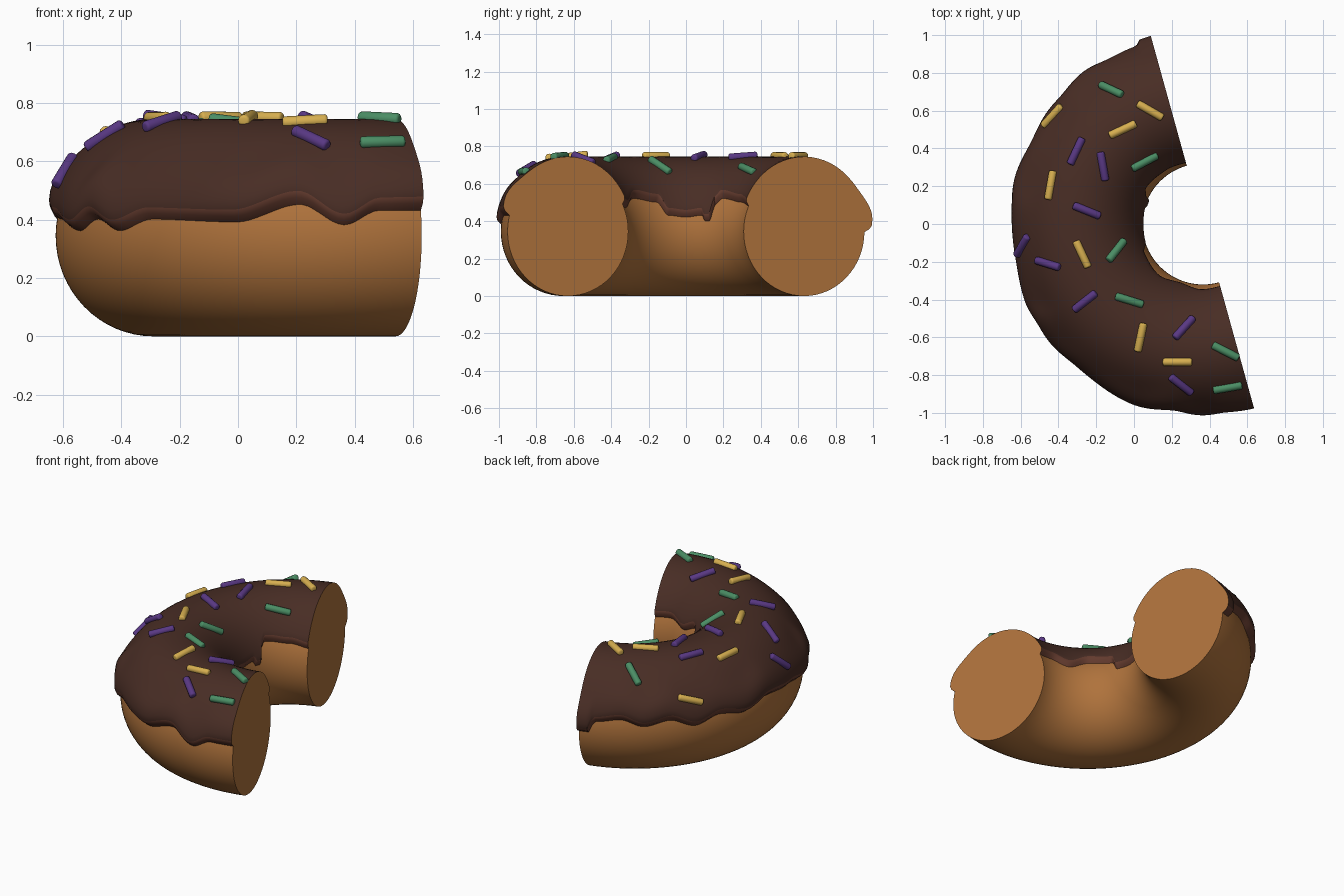
import bpy, bmesh
from math import sin, cos, asin, pi, radians, exp
from mathutils import Vector
from mathutils.bvhtree import BVHTree

cube = bpy.data.objects.get("Cube")
if cube:
    bpy.data.objects.remove(cube, do_unlink=True)

CX, RING, WIDE, HIGH = 0.365, 0.655, 0.335, 0.345   # ring centre, ring radius, tube half sizes
START, STEPS = 105.5, 150                           # half ring, in degrees


def material(name, *rgb):
    m = bpy.data.materials.new(name)
    m.use_nodes = True
    m.diffuse_color = (*rgb, 1)
    m.node_tree.nodes["Principled BSDF"].inputs["Base Color"].default_value = (*rgb, 1)
    return m


dough = material("dough", 0.43, 0.17, 0.045)
chocolate = material("chocolate", 0.065, 0.026, 0.018)
light_chocolate = material("light chocolate", 0.125, 0.043, 0.027)
colours = {
    "purple": material("purple sugar", 0.1, 0.04, 0.23),
    "yellow": material("yellow sugar", 0.68, 0.43, 0.08),
    "green": material("green sugar", 0.07, 0.27, 0.13),
}


def finish(name, bm, mats):
    bmesh.ops.recalc_face_normals(bm, faces=bm.faces[:])
    mesh = bpy.data.meshes.new(name)
    bm.to_mesh(mesh)
    for m in mats:
        mesh.materials.append(m)
    obj = bpy.data.objects.new(name, mesh)
    bpy.context.collection.objects.link(obj)
    bpy.ops.object.select_all(action="DESELECT")
    obj.select_set(True)
    bpy.context.view_layer.objects.active = obj
    bpy.ops.object.shade_smooth_by_angle(angle=radians(40))
    return obj


def sweep(section, closed, row_material):
    """Carry a cross-section round the half ring and cap both cut ends."""
    bm = bmesh.new()
    rings = []
    for i in range(STEPS + 1):
        deg = START + 180 * i / STEPS
        a = radians(deg)
        rings.append([bm.verts.new((CX + r * cos(a), r * sin(a), z)) for r, z in section(deg)])
    n = len(rings[0])
    for p, q in zip(rings, rings[1:]):
        for j in range(n if closed else n - 1):
            k = (j + 1) % n
            bm.faces.new((p[j], p[k], q[k], q[j])).material_index = row_material(j, n)
    for end in (rings[0], rings[-1]):
        bm.faces.new(end)
    return bm


def tube(psi, lift=0):
    return (RING + (WIDE + lift) * cos(psi), HIGH + (HIGH + lift) * sin(psi))


# Dough: plain half ring with flat cut ends
def dough_section(deg):
    return [tube(2 * pi * j / 64) for j in range(64)]


finish("dough_half_ring", sweep(dough_section, True, lambda j, n: 0), [dough])

# Icing: height of the dripping edge around the outside and the inside
OUTER = [(105, .34), (109, .34), (111, .41), (120, .43), (128, .39), (137, .42), (146, .37),
         (155, .41), (165, .38), (176, .42), (190, .40), (204, .36), (211, .40), (219, .36),
         (228, .40), (248, .39), (261, .45), (270, .38), (277, .43), (286, .43)]
INNER = [(105, .48), (125, .50), (148, .52), (153, .49), (157, .40), (162, .40), (165, .43),
         (180, .42), (197, .43), (206, .50), (229, .52), (250, .47), (268, .50), (286, .49)]


def along(keys, deg):
    for (a, u), (b, v) in zip(keys, keys[1:]):
        if deg <= b:
            t = (deg - a) / (b - a)
            return u + (v - u) * t * t * (3 - 2 * t)
    return keys[-1][1]


RIM = [0, .05, .1]
RAMP = [-.1, .75, 1]


def icing_section(deg):
    first = asin((along(OUTER, deg) - HIGH) / HIGH)
    last = pi - asin((along(INNER, deg) - HIGH) / HIGH)
    body = [first + .1 + (last - first - .2) * j / 30 for j in range(1, 30)]
    angles = [first + d for d in RIM] + body + [last - d for d in reversed(RIM)]
    ramps = RAMP + [1] * len(body) + RAMP[::-1]
    bulge = .022 + .01 * sin(radians(deg * 9)) + (.016 if deg < 110 else 0)
    points = []
    for psi, ramp in zip(angles, ramps):
        lip = bulge * exp(-((psi - first - .25) / .28) ** 2)
        lift = .02 + .035 * max(0, sin(psi)) ** 2 + lip
        points.append(tube(psi, lift * ramp))
    return points


def icing_row(j, n):
    return 1 if j < 2 or j > n - 4 else 0


icing = sweep(icing_section, False, icing_row)
for f in icing.faces:
    if len(f.verts) > 4:
        f.material_index = 2
icing.normal_update()
surface = BVHTree.FromBMesh(icing)
finish("icing", icing, [chocolate, light_chocolate, dough])

# Sprinkles: rounded rods laid on the icing (x, y, heading in degrees)
SPRINKLES = {
    "green": [(-.12, .71, -25), (.055, .33, 28), (-.095, -.14, 52), (-.025, -.405, -17),
              (.485, -.675, -27), (.495, -.865, 10)],
    "yellow": [(-.43, .57, 48), (.085, .6, -30), (-.06, .5, 25), (-.44, .205, 80),
               (-.275, -.16, -65), (.035, -.6, 78), (.23, -.73, 0)],
    "purple": [(-.305, .385, 65), (-.165, .305, 100), (-.25, .07, -22), (-.59, -.115, 60),
               (-.455, -.21, -17), (-.26, -.41, 38), (.265, -.55, 48), (.25, -.85, -38)],
}


def sprinkle(name, mat):
    bm = bmesh.new()
    bmesh.ops.create_cone(bm, cap_ends=True, segments=12, radius1=.021, radius2=.021, depth=.155)
    rims = [e for e in bm.edges if abs(e.verts[0].co.z - e.verts[1].co.z) < .01]
    bmesh.ops.bevel(bm, geom=rims, offset=.01, segments=3, profile=.5, affect="EDGES")
    return finish(name, bm, [mat])


for colour, places in SPRINKLES.items():
    for i, (x, y, heading) in enumerate(places):
        spot, normal, _, _ = surface.ray_cast(Vector((x, y, 2)), Vector((0, 0, -1)))
        if spot is None:
            continue
        if normal.z < 0:
            normal = -normal
        h = radians(heading)
        way = Vector((cos(h), sin(h), 0))
        way.z = -way.dot(normal) / max(normal.z, .3)
        rod = sprinkle(f"{colour}_sprinkle_{i + 1}", colours[colour])
        rod.rotation_mode = "QUATERNION"
        rod.rotation_quaternion = way.to_track_quat("Z", "Y")
        rod.location = spot + normal * .004
